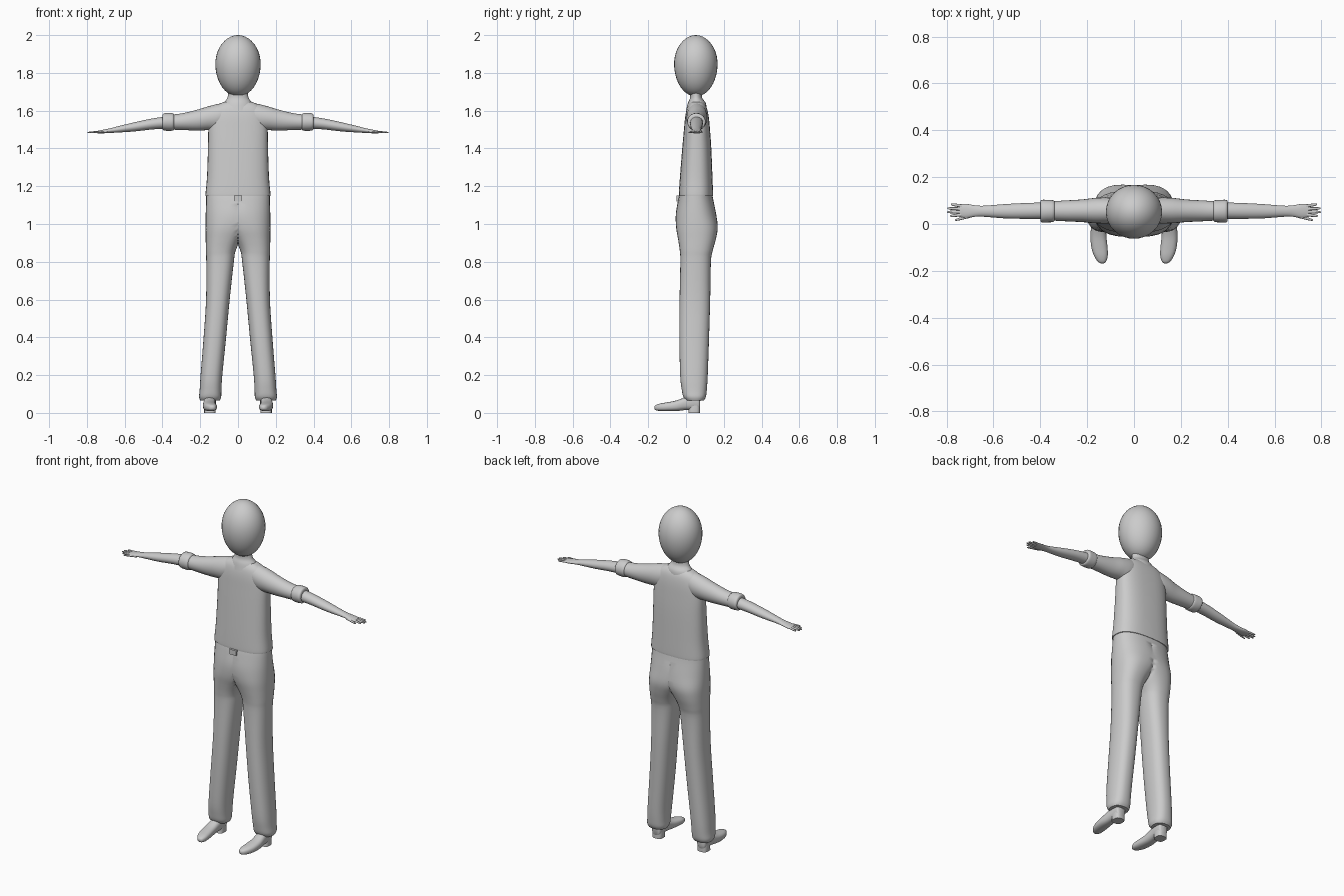
import bpy, bmesh, math
from mathutils import Vector

GREY = bpy.data.materials.new("plain grey")
GREY.diffuse_color = (0.6, 0.6, 0.6, 1)


def smooth_rows(rows, steps):
    """Catmull-Rom interpolation between the key rings."""
    out = []
    for i in range(len(rows) - 1):
        p = [rows[max(i - 1, 0)], rows[i], rows[i + 1], rows[min(i + 2, len(rows) - 1)]]
        for s in range(steps):
            t = s / steps
            out.append([0.5 * (2 * b + (c - a) * t + (2 * a - 5 * b + 4 * c - d) * t * t
                        + (3 * b - a - 3 * c + d) * t ** 3) for a, b, c, d in zip(*p)])
    return out + [list(rows[-1])]


def finish(bm, name, mirror=False, angle=50):
    bmesh.ops.recalc_face_normals(bm, faces=bm.faces)
    me = bpy.data.meshes.new(name)
    bm.to_mesh(me)
    bm.free()
    me.materials.append(GREY)
    ob = bpy.data.objects.new(name, me)
    bpy.context.collection.objects.link(ob)
    bpy.ops.object.select_all(action='DESELECT')
    ob.select_set(True)
    bpy.context.view_layer.objects.active = ob
    bpy.ops.object.shade_smooth_by_angle(angle=math.radians(angle))
    if mirror:
        m = ob.modifiers.new("mirror", 'MIRROR')
        m.use_clip = True
    return ob


def loft(name, axis, rows, sides=24, power=2.0, steps=4, mirror=False, clamp=False):
    """Rows are (position along axis, low, high, low, high) on the other two axes."""
    bm = bmesh.new()
    loops = []
    for t, a0, a1, b0, b1 in smooth_rows(rows, steps):
        loop = []
        for k in range(sides):
            ang = 2 * math.pi * k / sides
            c, s = math.cos(ang), math.sin(ang)
            a = (a0 + a1) / 2 + (a1 - a0) / 2 * math.copysign(abs(c) ** (2 / power), c)
            b = (b0 + b1) / 2 + (b1 - b0) / 2 * math.copysign(abs(s) ** (2 / power), s)
            co = {'X': (t, a, b), 'Y': (a, t, b), 'Z': (a, b, t)}[axis]
            if clamp:
                co = (max(co[0], 0), co[1], co[2])
            loop.append(bm.verts.new(co))
        loops.append(loop)
    for l0, l1 in zip(loops, loops[1:]):
        for k in range(sides):
            j = (k + 1) % sides
            bm.faces.new((l0[k], l0[j], l1[j], l1[k]))
    bm.faces.new(loops[0])
    bm.faces.new(loops[-1])
    if clamp:  # remove the hidden wall on the centre plane
        hidden = [f for f in bm.faces if all(v.co.x < 1e-6 for v in f.verts)]
        bmesh.ops.delete(bm, geom=hidden, context='FACES')
    return finish(bm, name, mirror)


# Egg-shaped head, slightly narrower towards the chin
bm = bmesh.new()
bmesh.ops.create_uvsphere(bm, u_segments=32, v_segments=20, radius=1)
for v in bm.verts:
    w = 1 + 0.05 * v.co.z * (1 - v.co.z ** 2)
    v.co = Vector((v.co.x * 0.12 * w, 0.052 + v.co.y * 0.115 * w, 1.838 + v.co.z * 0.162))
finish(bm, "head")

# Neck flaring into the collar
loft("neck", 'Z', [(1.60, -.09, .09, .0, .11), (1.64, -.075, .075, .01, .105),
                   (1.67, -.055, .055, .022, .085), (1.72, -.05, .05, .02, .085)])

# Shirt body
loft("shirt", 'Z', [(1.148, -.171, .171, -.037, .142), (1.16, -.172, .172, -.038, .143),
                    (1.25, -.164, .164, -.032, .14), (1.4, -.159, .159, -.02, .134),
                    (1.5, -.157, .157, -.011, .127), (1.57, -.15, .15, -.004, .12),
                    (1.615, -.128, .128, .006, .11), (1.64, -.09, .09, .02, .095),
                    (1.65, -.05, .05, .03, .08)], sides=36, power=2.6)

# Trousers: half pelvis flowing into one leg, mirrored
loft("trousers", 'Z', [(1.152, -.168, .168, -.036, .14), (1.12, -.169, .169, -.043, .146),
                       (1.05, -.15, .171, -.054, .16), (.98, -.075, .172, -.052, .168),
                       (.92, -.02, .171, -.042, .158), (.86, .012, .17, -.033, .142),
                       (.8, .022, .168, -.03, .132), (.6, .044, .169, -.034, .128),
                       (.4, .063, .182, -.035, .122), (.2, .083, .198, -.031, .115),
                       (.12, .088, .203, -.022, .11), (.085, .089, .206, -.014, .105),
                       (.066, .096, .2, -.0, .095)],
     sides=32, power=2.4, mirror=True, clamp=True)

# Belt buckle
bm = bmesh.new()
bmesh.ops.create_cube(bm, size=1)
for v in bm.verts:
    v.co = Vector((v.co.x * .044, -.04 + v.co.y * .02, 1.135 + v.co.z * .03))
finish(bm, "belt_buckle", angle=30)

# Sleeves with a rolled cuff
loft("sleeve", 'X', [(.05, .012, .1, 1.55, 1.642), (.1, .003, .112, 1.5, 1.637),
                     (.16, .003, .112, 1.497, 1.622), (.22, .008, .105, 1.495, 1.604),
                     (.3, .012, .1, 1.498, 1.585), (.37, .016, .096, 1.5, 1.578)], mirror=True)
loft("sleeve_cuff", 'X', [(.338, .02, .092, 1.503, 1.577), (.344, .009, .101, 1.495, 1.586),
                          (.37, .007, .103, 1.493, 1.588), (.394, .007, .103, 1.496, 1.585),
                          (.4, .015, .095, 1.505, 1.575)], steps=3, mirror=True)

# Forearm flattening into the palm
loft("forearm", 'X', [(.36, .022, .092, 1.506, 1.572), (.45, .022, .09, 1.501, 1.559),
                      (.55, .024, .085, 1.49, 1.538), (.64, .031, .078, 1.484, 1.516),
                      (.68, .031, .08, 1.482, 1.506), (.715, .026, .086, 1.48, 1.499),
                      (.745, .03, .084, 1.479, 1.493)], sides=20, mirror=True)

# Fingers and thumb: (name, base x, base y, tip x, tip y)
for name, x0, y0, x1, y1 in [("index_finger", .735, .04, .785, .034),
                             ("middle_finger", .735, .052, .798, .051),
                             ("ring_finger", .735, .064, .797, .067),
                             ("little_finger", .735, .077, .782, .084),
                             ("thumb", .69, .036, .765, .016)]:
    rows = []
    for f, r in ((0, .007), (.6, .0062), (.9, .0045), (1, .0012)):
        x, y, z = x0 + (x1 - x0) * f, y0 + (y1 - y0) * f, 1.488 - .004 * f
        rows.append((x, y - r, y + r, z - r * .8, z + r * .8))
    loft(name, 'X', rows, sides=10, steps=2, mirror=True)

# Shoes: long toe, arched sole and a separate heel
loft("shoe", 'Y', [(-.168, .13, .142, .022, .034), (-.16, .119, .155, .014, .042),
                   (-.135, .112, .171, .01, .05), (-.1, .113, .182, .009, .056),
                   (-.05, .118, .186, .01, .066), (0, .119, .182, .015, .085),
                   (.04, .117, .18, .014, .1), (.066, .12, .177, .014, .095),
                   (.074, .128, .169, .02, .085)], power=2.5, mirror=True)
loft("shoe_heel", 'Z', [(0, .118, .179, .012, .074), (.02, .118, .179, .014, .074),
                        (.05, .12, .177, .012, .074)], power=3, steps=2, mirror=True)
loft("ankle", 'Z', [(.05, .12, .178, .0, .074), (.09, .118, .18, .005, .078),
                    (.14, .118, .18, .008, .08)], steps=2, mirror=True)
